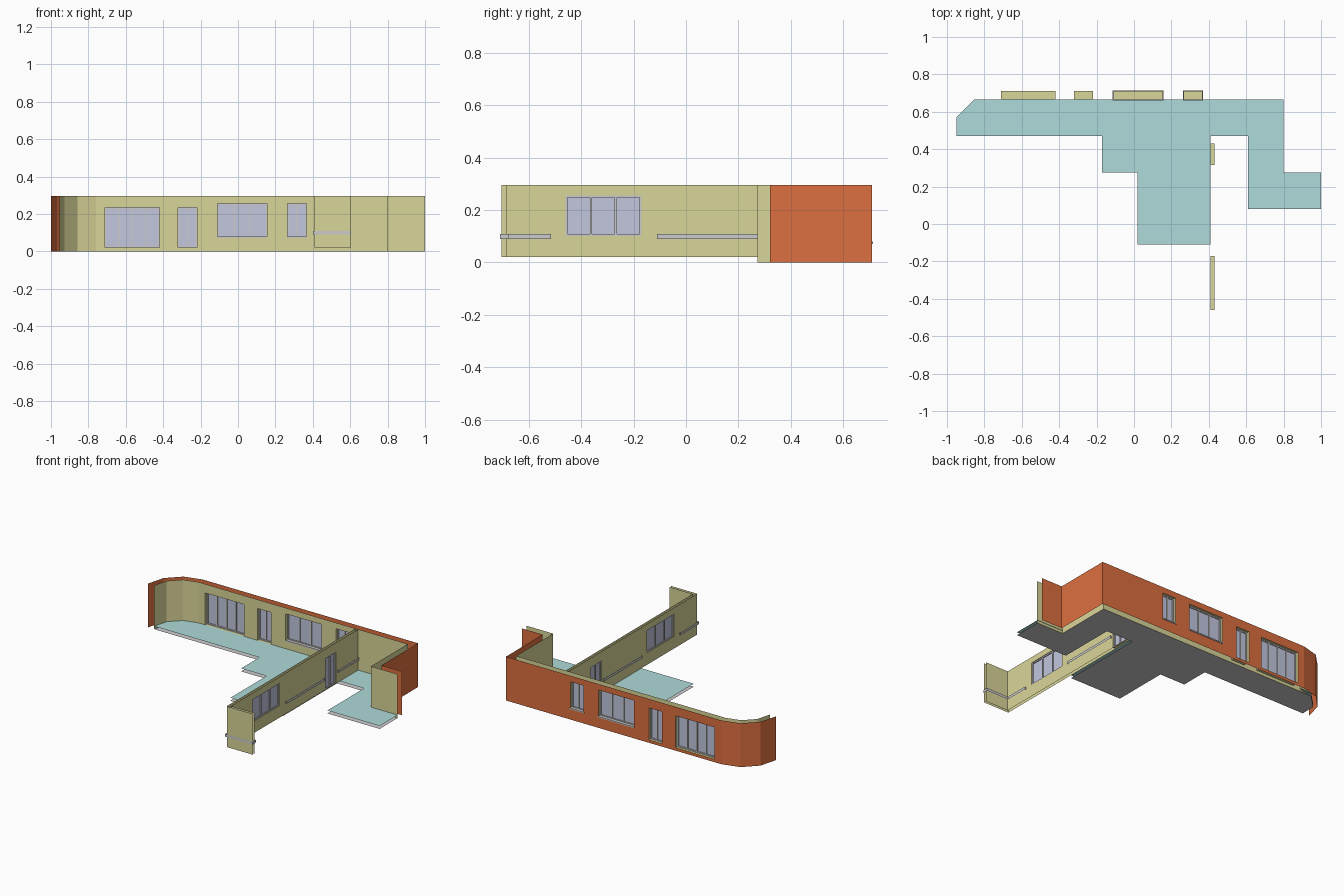
import bpy, bmesh, math

if "Cube" in bpy.data.objects:
    bpy.data.objects.remove(bpy.data.objects["Cube"])

H = 0.295          # wall top
FLOOR = 0.02       # finished floor level


def material(name, rgb):
    m = bpy.data.materials.new(name)
    m.diffuse_color = (*rgb, 1)
    m.use_nodes = True
    m.node_tree.nodes["Principled BSDF"].inputs["Base Color"].default_value = m.diffuse_color
    return m


YELLOW = material("plaster_yellow", (0.70, 0.67, 0.32))
RED = material("brick_red", (0.72, 0.16, 0.05))
TEAL = material("floor_teal", (0.42, 0.71, 0.70))
GLASS = material("glass_blue", (0.54, 0.57, 0.73))


def make(name, quads, mat=None):
    """Mesh object from a list of polygons."""
    bm = bmesh.new()
    for q in quads:
        bm.faces.new([bm.verts.new(p) for p in q])
    bmesh.ops.remove_doubles(bm, verts=bm.verts, dist=1e-5)
    me = bpy.data.meshes.new(name)
    bm.to_mesh(me)
    bm.free()
    ob = bpy.data.objects.new(name, me)
    bpy.context.collection.objects.link(ob)
    if mat:
        me.materials.append(mat)
    return ob


def strip(path, z0, z1, holes=(), axis=0, seg=None):
    """Upright sheet along a path; segment seg gets holes (u0, u1, z0, z1)."""
    out = []
    for i, (a, b) in enumerate(zip(path, path[1:])):
        hs = holes if i == seg else ()
        us = sorted({a[axis], b[axis], *[u for h in hs for u in h[:2]]}) if hs else [0, 1]
        if hs and a[axis] > b[axis]:
            us.reverse()
        zs = sorted({z0, z1, *[z for h in hs for z in h[2:]]})

        def at(u, z):
            t = (u - a[axis]) / (b[axis] - a[axis]) if hs else u
            return (a[0] + (b[0] - a[0]) * t, a[1] + (b[1] - a[1]) * t, z)
        for u, w in zip(us, us[1:]):
            for l, h in zip(zs, zs[1:]):
                m, n = (u + w) / 2, (l + h) / 2
                if any(q[0] < m < q[1] and q[2] < n < q[3] for q in hs):
                    continue
                out.append([at(u, l), at(w, l), at(w, h), at(u, h)])
    return out


def box(lo, hi):
    (a, b, c), (d, e, f) = lo, hi
    p = [(x, y, z) for x in (a, d) for y in (b, e) for z in (c, f)]
    return [[p[i] for i in q] for q in ((0, 1, 3, 2), (4, 6, 7, 5), (0, 4, 5, 1),
                                        (2, 3, 7, 6), (0, 2, 6, 4), (1, 5, 7, 3))]


def window(name, hole, v0, v1, axis, panes, sill=False):
    """Reveal, frame bars and glass in an opening running along the axis."""
    u0, u1, z0, z1 = hole

    def m(u, v, z):
        return (u, v, z) if axis == 0 else (v, u, z)
    ring = [(u0, z0), (u1, z0), (u1, z1), (u0, z1)]
    make(name + "_reveal", [[m(a[0], v0, a[1]), m(b[0], v0, b[1]), m(b[0], v1, b[1]), m(a[0], v1, a[1])]
                            for a, b in zip(ring, ring[1:] + ring[:1])], YELLOW)
    mid, d, t = (v0 + v1) / 2, 0.006, 0.008
    bars = [(u0, u1, z0, z0 + t), (u0, u1, z1 - t, z1)]
    for i in range(panes + 1):
        c = u0 + t / 2 + (u1 - u0 - t) * i / panes
        bars.append((c - t / 2, c + t / 2, z0 + t, z1 - t))
    make(name + "_frame", [q for a, b, c, e in bars
                           for q in box(m(a, mid - d, c), m(b, mid + d, e))])
    make(name + "_glass", [[m(a, mid, z) for a, z in ring]], GLASS)
    if sill:
        make(name + "_sill", box(m(u0 - 0.004, v0 - 0.004, z0 - 0.004), m(u1 + 0.004, v1 + 0.004, z0 + 0.004)))


# Floor: finished surface and underside
plan = [(-0.95, 0.47), (-0.17, 0.47), (-0.17, 0.275), (0.02, 0.275), (0.02, -0.11), (0.41, -0.11),
        (0.41, 0.47), (0.61, 0.47), (0.61, 0.08), (1, 0.08), (1, 0.275), (0.8, 0.275), (0.8, 0.665),
        (-0.855, 0.665), (-0.95, 0.57)]
make("floor_surface", [[(x, y, FLOOR) for x, y in plan]], TEAL)
make("floor_underside", [[(x, y, 0) for x, y in reversed(plan)]])


# Outer wall: brick skin outside, plaster skin inside, open along the top
def outer_path(r, x, y):
    arc = [(-0.76 - r * math.cos(math.radians(a)), 0.47 + r * math.sin(math.radians(a)))
           for a in (0, 30, 60, 90)]
    return arc + [(x, 0.47 + r), (x, y), (1, y)]


front_holes = [(-0.71, -0.42, FLOOR, 0.235), (-0.32, -0.22, FLOOR, 0.235),
               (-0.11, 0.155, 0.075, 0.255), (0.265, 0.365, 0.075, 0.255)]
make("outer_wall_brick", strip(outer_path(0.24, 0.845, 0.32), 0, H, front_holes, 0, 3), RED)
make("outer_wall_plaster", strip(outer_path(0.195, 0.8, 0.272), 0, H, front_holes, 0, 3), YELLOW)
for name, hole, panes, sill in zip(("patio_door", "back_door", "wide_window", "small_window"),
                                   front_holes, (4, 2, 3, 2), (0, 0, 1, 1)):
    window(name, hole, 0.665, 0.71, 0, panes, sill)

# Partition wall with its short return, two skins
part_holes = [(-0.46, -0.17, 0.10, 0.255), (0.315, 0.43, FLOOR, 0.235)]
make("partition_left", strip([(0.41, 0.665), (0.41, -0.705), (0.605, -0.705)], FLOOR, H, part_holes, 1, 0), YELLOW)
make("partition_right", strip([(0.43, 0.665), (0.43, -0.687), (0.605, -0.687)], FLOOR, H, part_holes, 1, 0), YELLOW)
window("partition_window", part_holes[0], 0.41, 0.43, 1, 3)
window("partition_door", part_holes[1], 0.41, 0.43, 1, 2)

# Rails wrapping the solid stretches of the partition
xl, xr, zl, zh = 0.402, 0.438, 0.09, 0.108
rails = [[(xl, y0), (xr, y0), (xr, y1), (xl, y1), (xl, y0)] for y0, y1 in ((0.445, 0.665), (-0.11, 0.3))]
rails.append([(xl, -0.515), (xl, -0.71), (0.605, -0.71), (0.605, -0.675), (xr, -0.675), (xr, -0.515), (xl, -0.515)])
for i, r in enumerate(rails):
    make(f"rail_{i + 1}", strip(r, zl, zh))
